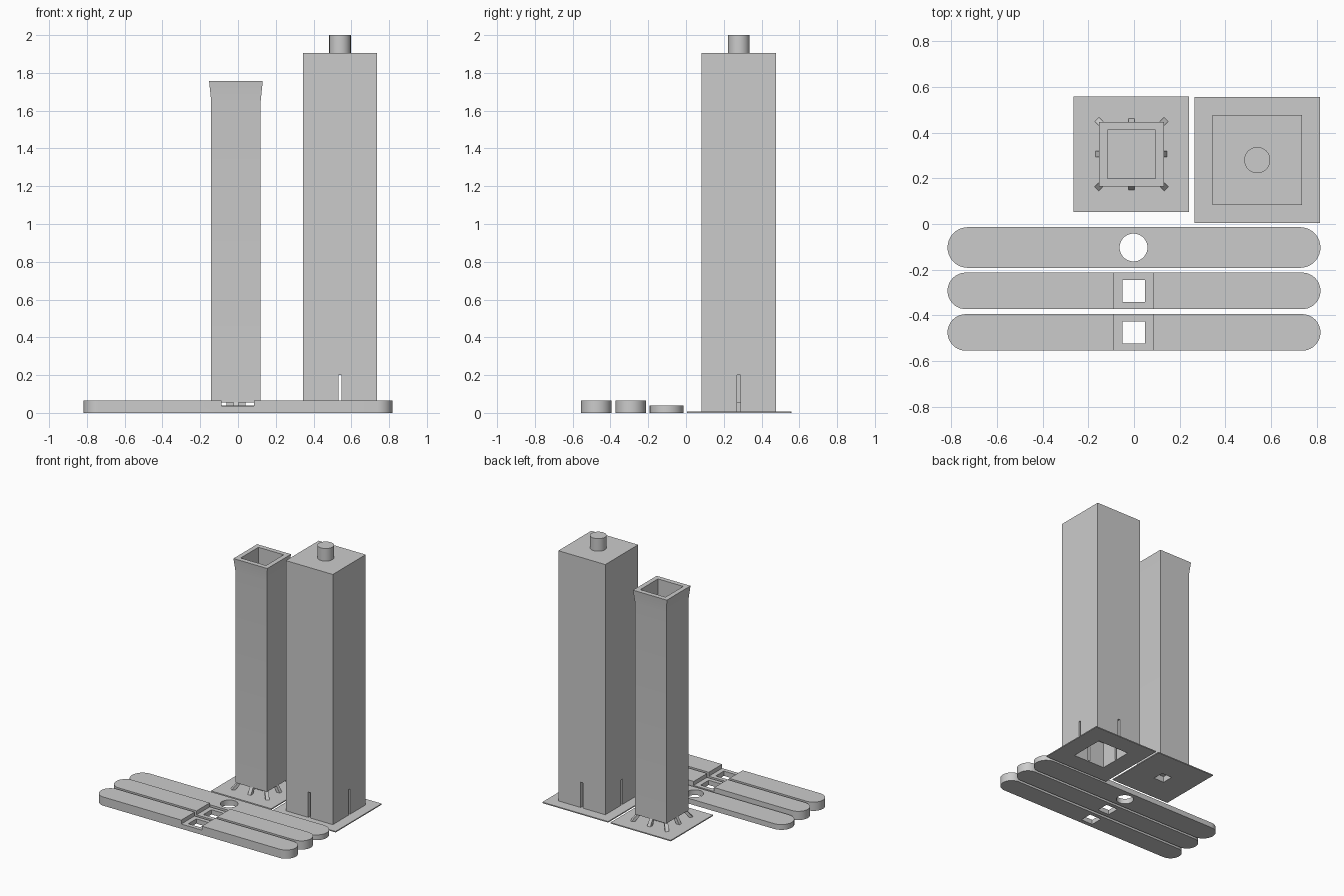
import bpy, bmesh
from math import sin, cos, pi, sqrt, radians
from mathutils import Matrix, Vector

old = bpy.data.objects.get("Cube")
if old:
    bpy.data.objects.remove(old, do_unlink=True)

grey = bpy.data.materials.new("plain_grey")
grey.use_nodes = True
COLOUR = (0.6, 0.6, 0.6, 1)
grey.diffuse_color = COLOUR
grey.node_tree.nodes["Principled BSDF"].inputs["Base Color"].default_value = COLOUR


def loft(name, rings):
    """Closed solid through a stack of equal-length point rings."""
    bm = bmesh.new()
    loops = [[bm.verts.new(p) for p in ring] for ring in rings]
    n = len(loops[0])
    for low, high in zip(loops, loops[1:]):
        for i in range(n):
            j = (i + 1) % n
            bm.faces.new((low[i], low[j], high[j], high[i]))
    bm.faces.new(loops[0][::-1])
    bm.faces.new(loops[-1])
    bmesh.ops.recalc_face_normals(bm, faces=bm.faces)
    mesh = bpy.data.meshes.new(name)
    bm.to_mesh(mesh)
    bm.free()
    mesh.materials.append(grey)
    obj = bpy.data.objects.new(name, mesh)
    bpy.context.collection.objects.link(obj)
    return obj


def rect(c, hx, hy, z):
    return [(c[0] + sx * hx, c[1] + sy * hy, z)
            for sx, sy in ((-1, -1), (1, -1), (1, 1), (-1, 1))]


def block(name, c, hx, hy, z0, z1):
    return loft(name, [rect(c, hx, hy, z0), rect(c, hx, hy, z1)])


def cylinder(name, c, r, z0, z1, n=48):
    return loft(name, [[(c[0] + r * cos(2 * pi * i / n), c[1] + r * sin(2 * pi * i / n), z)
                        for i in range(n)] for z in (z0, z1)])


def stadium(name, c, half, r, z1, n=20):
    ring = [(c[0] + s * (half - r) + s * r * cos(a), c[1] + s * r * sin(a))
            for s in (1, -1) for a in (-pi / 2 + pi * i / n for i in range(n + 1))]
    return loft(name, [[(x, y, z) for x, y in ring] for z in (0, z1)])


def activate(obj):
    bpy.ops.object.select_all(action='DESELECT')
    obj.select_set(True)
    bpy.context.view_layer.objects.active = obj


def cut(obj, cutter):
    activate(obj)
    mod = obj.modifiers.new("cut", 'BOOLEAN')
    mod.operation = 'DIFFERENCE'
    mod.solver = 'EXACT'
    mod.object = cutter
    bpy.ops.object.modifier_apply(modifier=mod.name)
    bpy.data.objects.remove(cutter, do_unlink=True)


def smooth(obj):
    activate(obj)
    bpy.ops.object.shade_smooth_by_angle(angle=radians(30))


# Large tower with a hollow foot, slits and a round cap
big = (0.54, 0.28)
tower = block("large_tower", big, 0.197, 0.197, 0, 1.905)
cut(tower, block("cutter", big, 0.134, 0.134, -0.1, 0.2))
cut(tower, block("cutter", big, 0.009, 0.3, 0.008, 0.2))
cut(tower, block("cutter", big, 0.3, 0.009, 0.008, 0.2))
smooth(cylinder("tower_cap", big, 0.057, 1.9, 2.0))
big_plate = block("large_base_plate", big, 0.276, 0.276, 0, 0.008)
cut(big_plate, block("cutter", big, 0.134, 0.134, -0.1, 0.1))

# Small open tower with a flared rim
small = (-0.011, 0.306)
shaft = loft("small_tower", [rect(small, h, h, z) for h, z in
                             ((0.131, 0.056), (0.131, 1.65), (0.142, 1.757))])
cut(shaft, block("cutter", small, 0.106, 0.106, 0.075, 1.9))
smooth(shaft)

# Its plate and hollow centre socket
small_plate = block("small_base_plate", small, 0.253, 0.253, 0, 0.008)
cut(small_plate, block("cutter", small, 0.044, 0.044, -0.1, 0.1))
socket = block("centre_socket", small, 0.05, 0.05, 0.004, 0.058)
cut(socket, block("cutter", small, 0.044, 0.044, -0.1, 0.045))

# Eight slanted struts between plate and small tower
for k in range(8):
    reach = sqrt(2) if k % 2 else 1
    turn = Matrix.Rotation(k * pi / 4, 4, 'Z')
    rings = []
    for foot, z in ((0.145, 0.004), (0.112, 0.06)):
        ring = rect((foot * reach, 0), 0.014, 0.013, z)
        rings.append([turn @ Vector(p) + Vector((*small, 0)) for p in ring])
    loft(f"strut_{k + 1}", rings)

# Two thick slats with a notch and square hole
for label, y in (("front", -0.475), ("middle", -0.293)):
    slat = stadium(f"{label}_slat", (0, y), 0.817, 0.08, 0.066)
    cut(slat, block("cutter", (-0.001, y), 0.086, 0.2, 0.036, 0.2))
    cut(slat, block("cutter", (-0.001, y), 0.05, 0.048, -0.1, 0.2))
    smooth(slat)

# Thin slat with a round hole
thin = stadium("rear_slat", (0, -0.103), 0.817, 0.089, 0.04)
cut(thin, cylinder("cutter", (-0.002, -0.103), 0.061, -0.1, 0.2))
smooth(thin)
